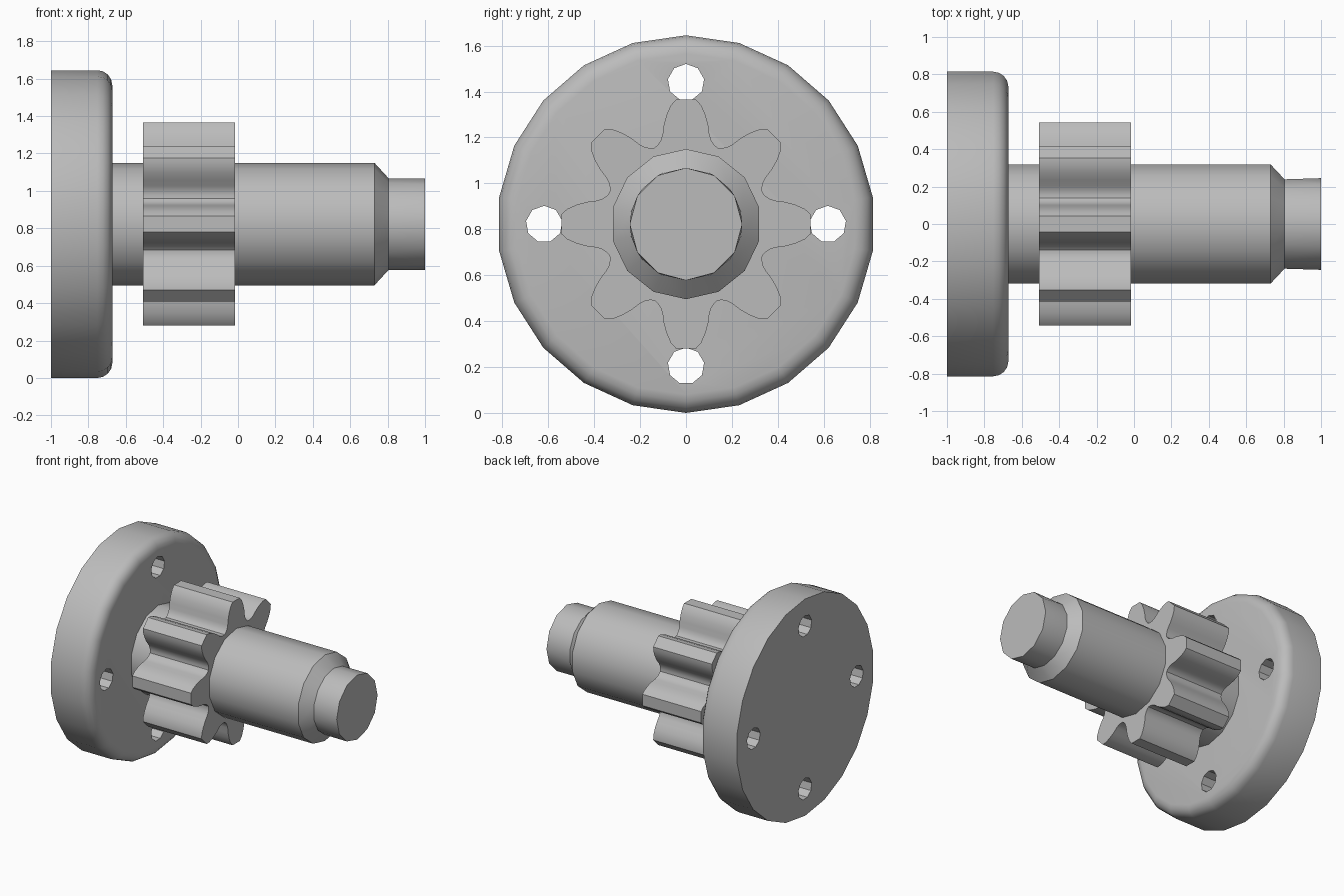
import bpy
import bmesh
from math import sin, cos, pi, radians, hypot, atan2

if "Cube" in bpy.data.objects:
    bpy.data.objects.remove(bpy.data.objects["Cube"])

AXIS_Z = 0.8225  # height of the shaft axis

steel = bpy.data.materials.new("plain_grey")
steel.use_nodes = True
GREY = (0.5, 0.5, 0.5, 1)
steel.diffuse_color = GREY
steel.node_tree.nodes["Principled BSDF"].inputs["Base Color"].default_value = GREY


def ring(bm, x, r, sides, cy=0, cz=AXIS_Z):
    """Circle of vertices across the x axis, first vertex at the top."""
    return [bm.verts.new((x, cy + r * sin(2 * pi * i / sides), cz + r * cos(2 * pi * i / sides)))
            for i in range(sides)]


def loft(bm, rings):
    """Skin equal rings and cap both ends."""
    for a, b in zip(rings, rings[1:]):
        n = len(a)
        for i in range(n):
            j = (i + 1) % n
            bm.faces.new((a[i], a[j], b[j], b[i]))
    bm.faces.new(rings[0])
    bm.faces.new(rings[-1])


def finish(bm, name):
    bmesh.ops.recalc_face_normals(bm, faces=bm.faces[:])
    mesh = bpy.data.meshes.new(name)
    bm.to_mesh(mesh)
    bm.free()
    mesh.materials.append(steel)
    obj = bpy.data.objects.new(name, mesh)
    bpy.context.collection.objects.link(obj)
    return obj


def activate(obj):
    bpy.ops.object.select_all(action="DESELECT")
    obj.select_set(True)
    bpy.context.view_layer.objects.active = obj


def lathe(name, profile, sides):
    bm = bmesh.new()
    loft(bm, [ring(bm, x, r, sides) for x, r in profile])
    return finish(bm, name)


# Flange with a rounded front rim
R, FILLET, FACE_X = 0.8225, 0.08, -0.672
rim = [(FACE_X - FILLET + FILLET * sin(radians(a)), R - FILLET + FILLET * cos(radians(a)))
       for a in (0, 22.5, 45, 67.5, 90)]
flange = lathe("flange", [(-1, R)] + rim, 22)

# Four bolt holes cut through the flange
bm = bmesh.new()
for k in range(4):
    cy, cz = 0.618 * sin(k * pi / 2), AXIS_Z + 0.618 * cos(k * pi / 2)
    loft(bm, [ring(bm, x, 0.08, 9, cy, cz) for x in (-1.1, -0.6)])
cutter = finish(bm, "bolt_hole_cutter")
cutter.hide_render = True
cut = flange.modifiers.new("bolt_holes", "BOOLEAN")
cut.operation = "DIFFERENCE"
cut.solver = "EXACT"
cut.object = cutter
activate(flange)
bpy.ops.object.modifier_apply(modifier=cut.name)
bpy.data.objects.remove(cutter)

# Main shaft with a chamfered end
shaft = lathe("shaft", [(-0.69, 0.327), (0.73, 0.327), (0.805, 0.245)], 14)

# Narrow journal at the free end
bm = bmesh.new()
ring(bm, 0.805, 0.245, 14)
ring(bm, 1, 0.245, 12)
bmesh.ops.convex_hull(bm, input=bm.verts[:])
bmesh.ops.dissolve_limit(bm, angle_limit=radians(1), verts=bm.verts[:], edges=bm.edges[:])
journal = finish(bm, "journal")

# Pinion: one tooth flank, mirrored and repeated eight times
flank = [(0.543, 0.043), (0.518, 0.066), (0.475, 0.085), (0.43, 0.097),
         (0.39, 0.102), (0.365, 0.11), (0.345, 0.123)]
half = [(hypot(d, w), atan2(w, d)) for d, w in flank]
outline = [(r, -a) for r, a in reversed(half)] + half + [(0.36, pi / 8)]
bm = bmesh.new()
ends = []
for x in (-0.507, -0.015):
    ends.append([bm.verts.new((x, r * sin(a + k * pi / 4), AXIS_Z + r * cos(a + k * pi / 4)))
                 for k in range(8) for r, a in outline])
loft(bm, ends)
pinion = finish(bm, "pinion")

for obj in (flange, shaft, journal, pinion):
    activate(obj)
    bpy.ops.object.shade_smooth_by_angle(angle=radians(32))
